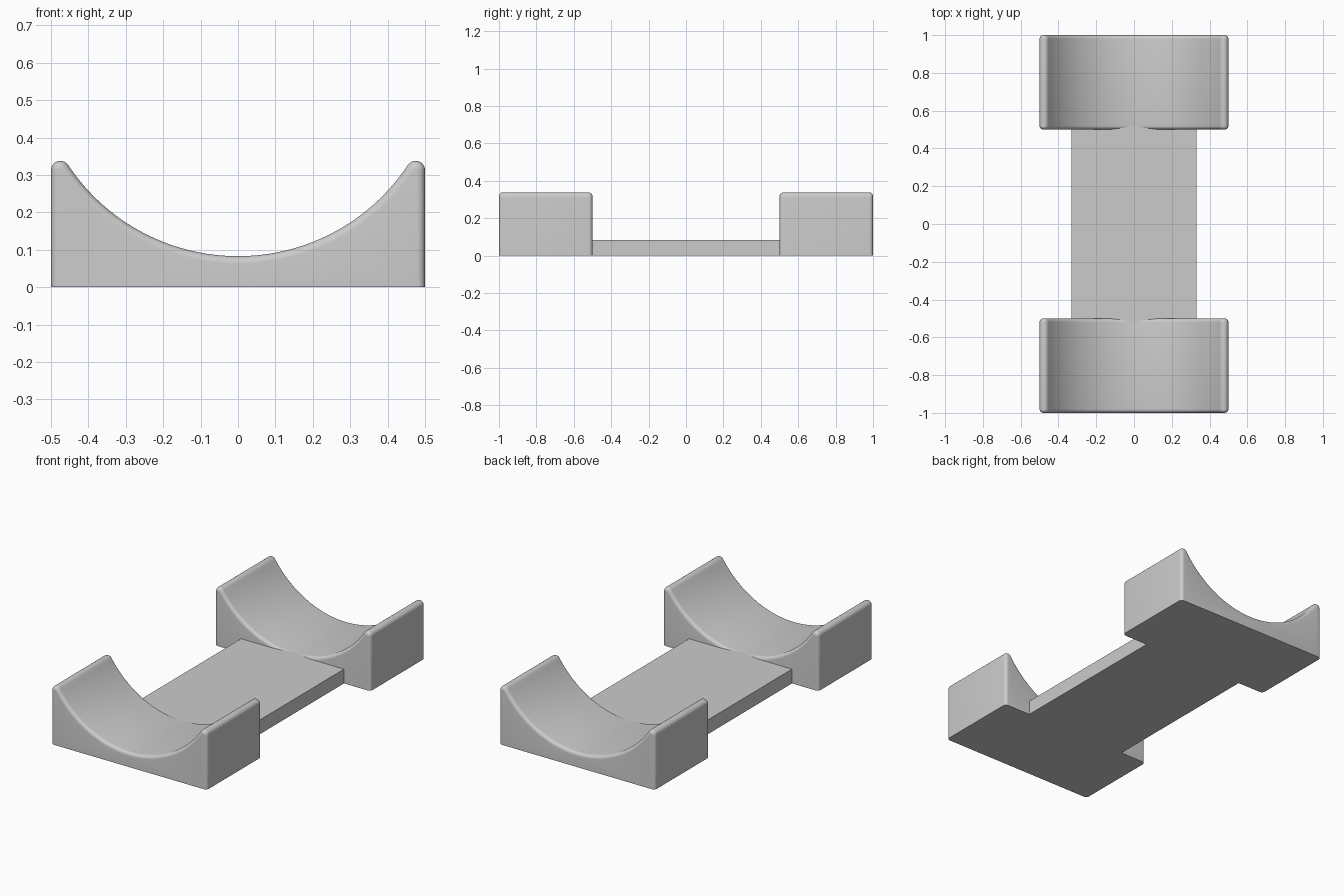
import bpy
import bmesh
from math import pi, sin, cos, sqrt, atan2

cube = bpy.data.objects.get("Cube")
if cube:
    bpy.data.objects.remove(cube, do_unlink=True)

HALF_WIDTH = 0.5
BOWL_RADIUS = 0.545
BOWL_FLOOR = 0.083
TIP_RADIUS = 0.025
FILLET = 0.02
PLATE_HALF_WIDTH = 0.33

grey = bpy.data.materials.new("plain grey")
grey.use_nodes = True
grey.diffuse_color = (0.6, 0.6, 0.6, 1)
grey.node_tree.nodes["Principled BSDF"].inputs["Base Color"].default_value = grey.diffuse_color


def add_object(name, bm):
    bmesh.ops.recalc_face_normals(bm, faces=bm.faces[:])
    mesh = bpy.data.meshes.new(name)
    bm.to_mesh(mesh)
    bm.free()
    mesh.materials.append(grey)
    obj = bpy.data.objects.new(name, mesh)
    bpy.context.collection.objects.link(obj)
    return obj


def cradle_profile(inset):
    """Cradle outline in x and z, shrunk by inset everywhere but the base."""
    bowl_z = BOWL_FLOOR + BOWL_RADIUS
    tip_x = HALF_WIDTH - TIP_RADIUS
    tip_z = bowl_z - sqrt((BOWL_RADIUS + TIP_RADIUS) ** 2 - tip_x ** 2)
    tip_end = atan2(bowl_z - tip_z, -tip_x)
    # Right half: base corner, rounded tip
    right = [(HALF_WIDTH - inset, 0)]
    for i in range(11):
        a = tip_end * i / 10
        r = TIP_RADIUS - inset
        right.append((tip_x + r * cos(a), tip_z + r * sin(a)))
    # Bowl arc between the two tips
    swing = atan2(tip_x, bowl_z - tip_z)
    bowl = []
    for i in range(1, 64):
        a = swing * (1 - i / 32)
        r = BOWL_RADIUS + inset
        bowl.append((r * sin(a), bowl_z - r * cos(a)))
    left = [(-x, z) for x, z in reversed(right)]
    return right + bowl + left


def make_cradle(name, y_start, y_end):
    # Quarter-round fillets at both ends, lofted through inset outlines
    steps = [i / 6 * pi / 2 for i in range(7)]
    sections = [(y_start + FILLET * (1 - cos(a)), FILLET * (1 - sin(a))) for a in steps]
    sections += [(y_start + y_end - y, inset) for y, inset in reversed(sections)]
    bm = bmesh.new()
    rings = [[bm.verts.new((x, y, z)) for x, z in cradle_profile(inset)]
             for y, inset in sections]
    count = len(rings[0])
    for a, b in zip(rings, rings[1:]):
        for i in range(count):
            j = (i + 1) % count
            bm.faces.new((a[i], a[j], b[j], b[i]))
    bm.faces.new(rings[0])
    bm.faces.new(rings[-1])
    obj = add_object(name, bm)
    bpy.ops.object.select_all(action="DESELECT")
    obj.select_set(True)
    bpy.context.view_layer.objects.active = obj
    bpy.ops.object.shade_smooth_by_angle(angle=pi / 6)


make_cradle("front_cradle", -1, -0.5)
make_cradle("back_cradle", 0.5, 1)

# Flat plate joining the cradles, ending inside their fillets
bm = bmesh.new()
bmesh.ops.create_cube(bm, size=1)
for v in bm.verts:
    v.co.x *= 2 * PLATE_HALF_WIDTH
    v.co.y *= 2 * (0.5 + FILLET)
    v.co.z = (v.co.z + 0.5) * BOWL_FLOOR
add_object("connecting_plate", bm)
